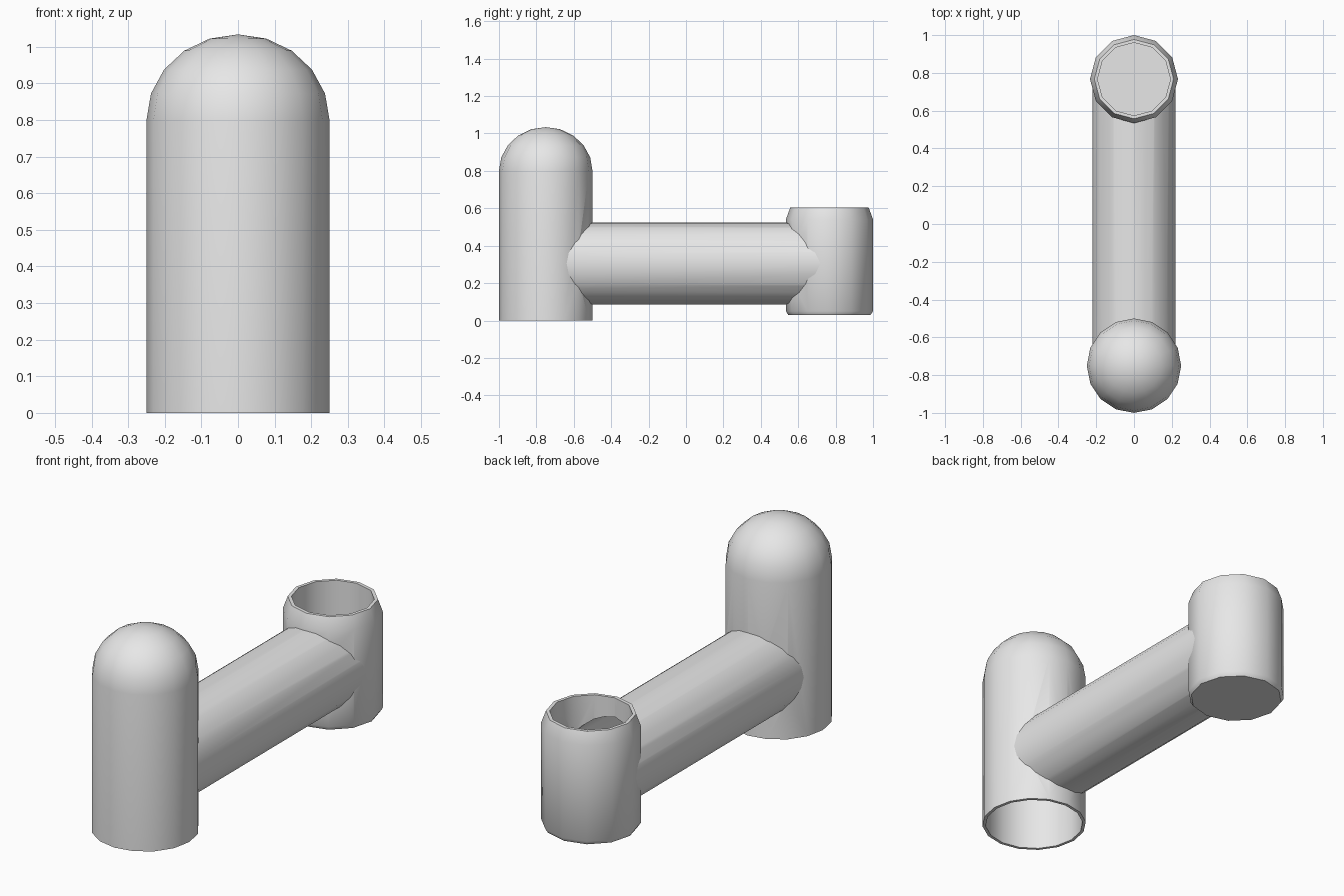
import bpy, bmesh, math
from mathutils import Matrix

cube = bpy.data.objects.get("Cube")
if cube:
    bpy.data.objects.remove(cube, do_unlink=True)

grey = bpy.data.materials.new("plain grey")
grey.use_nodes = True
grey.diffuse_color = (0.8, 0.8, 0.8, 1)
grey.node_tree.nodes["Principled BSDF"].inputs["Base Color"].default_value = (0.8, 0.8, 0.8, 1)


def lathe(name, profile, sides, matrix):
    """Spin a closed (radius, height) profile; points on the axis are merged."""
    bm = bmesh.new()
    rings = []
    for i in range(sides):
        a = 2 * math.pi * i / sides
        rings.append([bm.verts.new((r * math.cos(a), r * math.sin(a), z)) for r, z in profile])
    n = len(profile)
    for i in range(sides):
        here, there = rings[i], rings[(i + 1) % sides]
        for j in range(n):
            k = (j + 1) % n
            if profile[j][0] or profile[k][0]:
                bm.faces.new((here[j], there[j], there[k], here[k]))
    bmesh.ops.remove_doubles(bm, verts=bm.verts, dist=1e-5)
    bmesh.ops.recalc_face_normals(bm, faces=bm.faces)
    bm.transform(matrix)
    mesh = bpy.data.meshes.new(name)
    bm.to_mesh(mesh)
    bm.free()
    mesh.materials.append(grey)
    ob = bpy.data.objects.new(name, mesh)
    bpy.context.collection.objects.link(ob)
    return ob


def solid(name, radius, low, high, sides, matrix):
    ob = lathe(name, [(0, low), (radius, low), (radius, high), (0, high)], sides, matrix)
    ob.hide_render = True
    return ob


def cut(ob, cutter):
    mod = ob.modifiers.new("cut", "BOOLEAN")
    mod.operation = "DIFFERENCE"
    mod.solver = "EXACT"
    mod.object = cutter
    bpy.context.view_layer.objects.active = ob
    bpy.ops.object.modifier_apply(modifier=mod.name)


def dome(radius, base, height, steps=5):
    return [(radius * math.cos(t), base + height * math.sin(t))
            for t in (math.pi / 2 * i / steps for i in range(steps))] + [(0, base + height)]


front = Matrix.Translation((0, -0.75, 0))
back = Matrix.Translation((0, 0.767, 0))
along = Matrix.Translation((0, 0, 0.305)) @ Matrix.Rotation(-math.pi / 2, 4, "X")

# Domed column, hollow and open at the bottom
column = lathe("domed_column",
               [(0.25, 0)] + dome(0.25, 0.8, 0.234) + dome(0.235, 0.8, 0.219)[::-1] + [(0.235, 0)],
               16, front)

# Open cup with chamfered rim and closed floor
cup = lathe("open_cup",
            [(0, 0.03), (0.22, 0.03), (0.233, 0.05), (0.233, 0.54), (0.21, 0.603),
             (0.193, 0.603), (0.193, 0.06), (0, 0.06)],
            12, back)

# Hollow pipe joining the two
pipe = lathe("connecting_pipe", [(0.22, -0.75), (0.22, 0.767), (0.2, 0.767), (0.2, -0.75)],
             24, along)

# Open the walls where the pipe meets them, and trim the pipe inside them
bore = solid("pipe_bore", 0.2, -0.75, 0.767, 24, along)
column_core = solid("column_core", 0.242, -0.1, 0.9, 16, front)
cup_core = solid("cup_core", 0.21, -0.1, 0.9, 12, back)
cut(column, bore)
cut(cup, bore)
cut(pipe, column_core)
cut(pipe, cup_core)
for helper in (bore, column_core, cup_core):
    bpy.data.objects.remove(helper, do_unlink=True)

# Smooth shading with crisp rims
bpy.ops.object.select_all(action="DESELECT")
for ob in (column, cup, pipe):
    ob.select_set(True)
bpy.context.view_layer.objects.active = pipe
bpy.ops.object.shade_smooth_by_angle(angle=math.radians(35))
